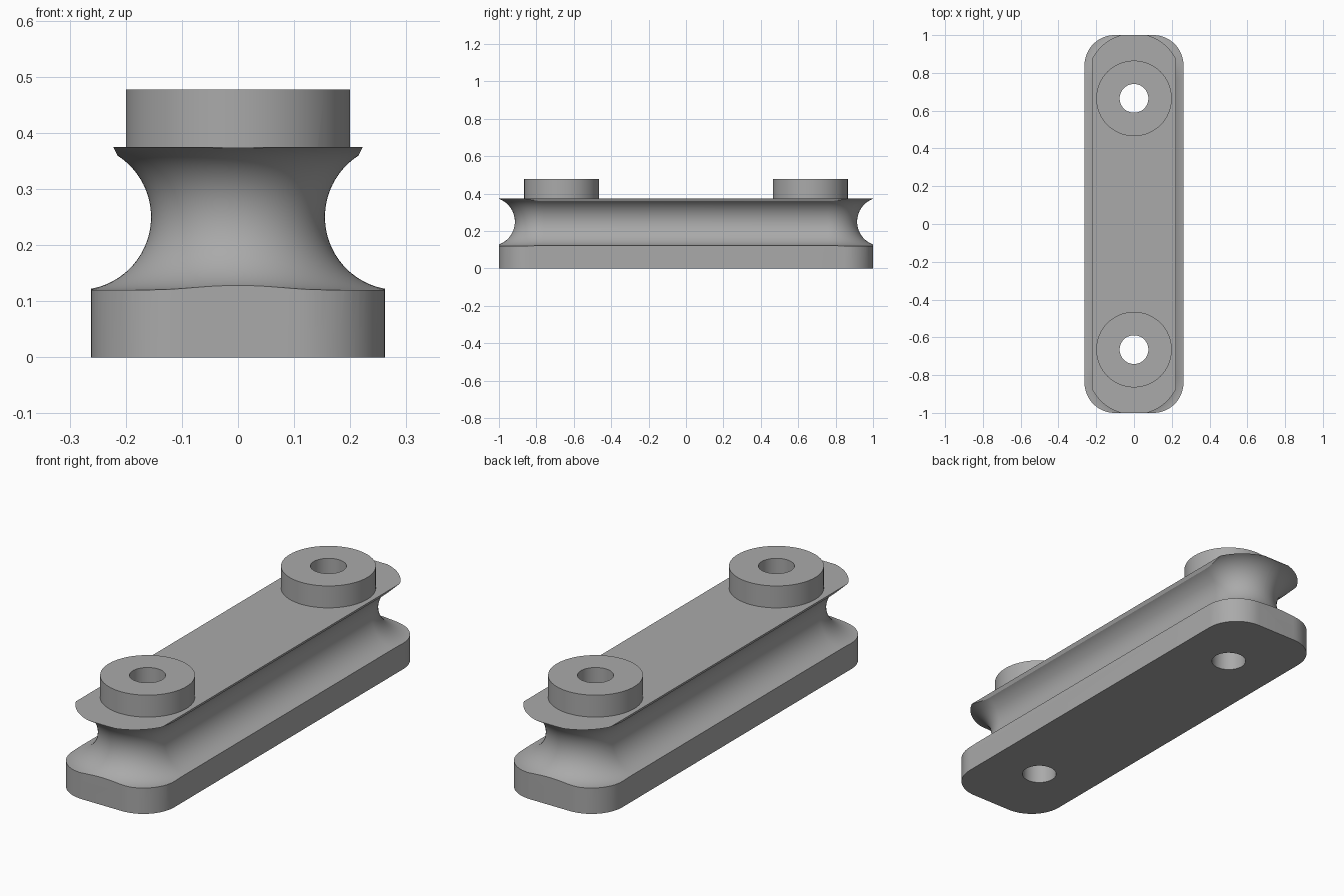
import bpy, bmesh
from math import sin, cos, pi, radians

cube = bpy.data.objects.get("Cube")
if cube:
    bpy.data.objects.remove(cube)

grey = bpy.data.materials.new("mid grey")
grey.use_nodes = True
grey.diffuse_color = (0.4, 0.4, 0.4, 1)
grey.node_tree.nodes["Principled BSDF"].inputs["Base Color"].default_value = (0.4, 0.4, 0.4, 1)


def finish(bm, name):
    bmesh.ops.recalc_face_normals(bm, faces=bm.faces)
    mesh = bpy.data.meshes.new(name)
    bm.to_mesh(mesh)
    bm.free()
    mesh.materials.append(grey)
    obj = bpy.data.objects.new(name, mesh)
    bpy.context.collection.objects.link(obj)
    return obj


def prism(name, outline, offset):
    bm = bmesh.new()
    face = bm.faces.new([bm.verts.new(p) for p in outline])
    new = bmesh.ops.extrude_face_region(bm, geom=[face])["geom"]
    bmesh.ops.translate(bm, vec=offset, verts=[v for v in new if isinstance(v, bmesh.types.BMVert)])
    return finish(bm, name)


def rounded(hx, hy, r, steps):
    """Rounded rectangle outline as (x, y, nx, ny)."""
    pts = []
    for q, (sx, sy) in enumerate([(1, 1), (-1, 1), (-1, -1), (1, -1)]):
        for i in range(steps + 1):
            a = (q + i / steps) * pi / 2
            pts.append((sx * (hx - r) + r * cos(a), sy * (hy - r) + r * sin(a), cos(a), sin(a)))
    return pts


def cylinder(name, r, y, z0, z1):
    ring = [(r * cos(2 * pi * i / 64), y + r * sin(2 * pi * i / 64), z0) for i in range(64)]
    return prism(name, ring, (0, 0, z1 - z0))


def groove_tube(hx, hy, z, r, sides=96):
    """Round tube swept around a stadium shaped path."""
    bm = bmesh.new()
    path = rounded(hx, hy, hx - 0.0005, 24)
    rings = []
    for x, y, nx, ny in path:
        ring = []
        for i in range(sides):
            a = 2 * pi * i / sides
            ring.append(bm.verts.new((x + nx * r * cos(a), y + ny * r * cos(a), z + r * sin(a))))
        rings.append(ring)
    for j, a in enumerate(rings):
        b = rings[(j + 1) % len(rings)]
        for i in range(sides):
            k = (i + 1) % sides
            bm.faces.new((a[i], b[i], b[k], a[k]))
    return finish(bm, "groove_cutter")


def combine(target, tool, operation):
    mod = target.modifiers.new(tool.name, "BOOLEAN")
    mod.operation = operation
    mod.solver = "EXACT"
    mod.object = tool
    bpy.context.view_layer.objects.active = target
    bpy.ops.object.modifier_apply(modifier=mod.name)
    bpy.data.objects.remove(tool)


# Rounded block with the round groove running all the way around
body = prism("grooved_body", [(x, y, 0) for x, y, _, _ in rounded(0.262, 1, 0.16, 16)], (0, 0, 0.375))
combine(body, groove_tube(0.285, 1.045, 0.25, 0.13), "DIFFERENCE")

# Trimmed lip along both long sides
for s in (1, -1):
    section = [(0.2135, 0.357), (0.2275, 0.385), (0.3, 0.385), (0.3, 0.357)]
    combine(body, prism("lip_cutter", [(s * x, -1.1, z) for x, z in section], (0, 2.2, 0)), "DIFFERENCE")

# Raised bosses, each with a through hole
for s in (1, -1):
    combine(body, cylinder("boss", 0.2, s * 0.665, 0.366, 0.477), "UNION")
    combine(body, cylinder("hole_cutter", 0.076, s * 0.665, -0.1, 0.6), "DIFFERENCE")

bpy.ops.object.select_all(action="DESELECT")
body.select_set(True)
bpy.context.view_layer.objects.active = body
bpy.ops.object.shade_smooth_by_angle(angle=radians(30))
